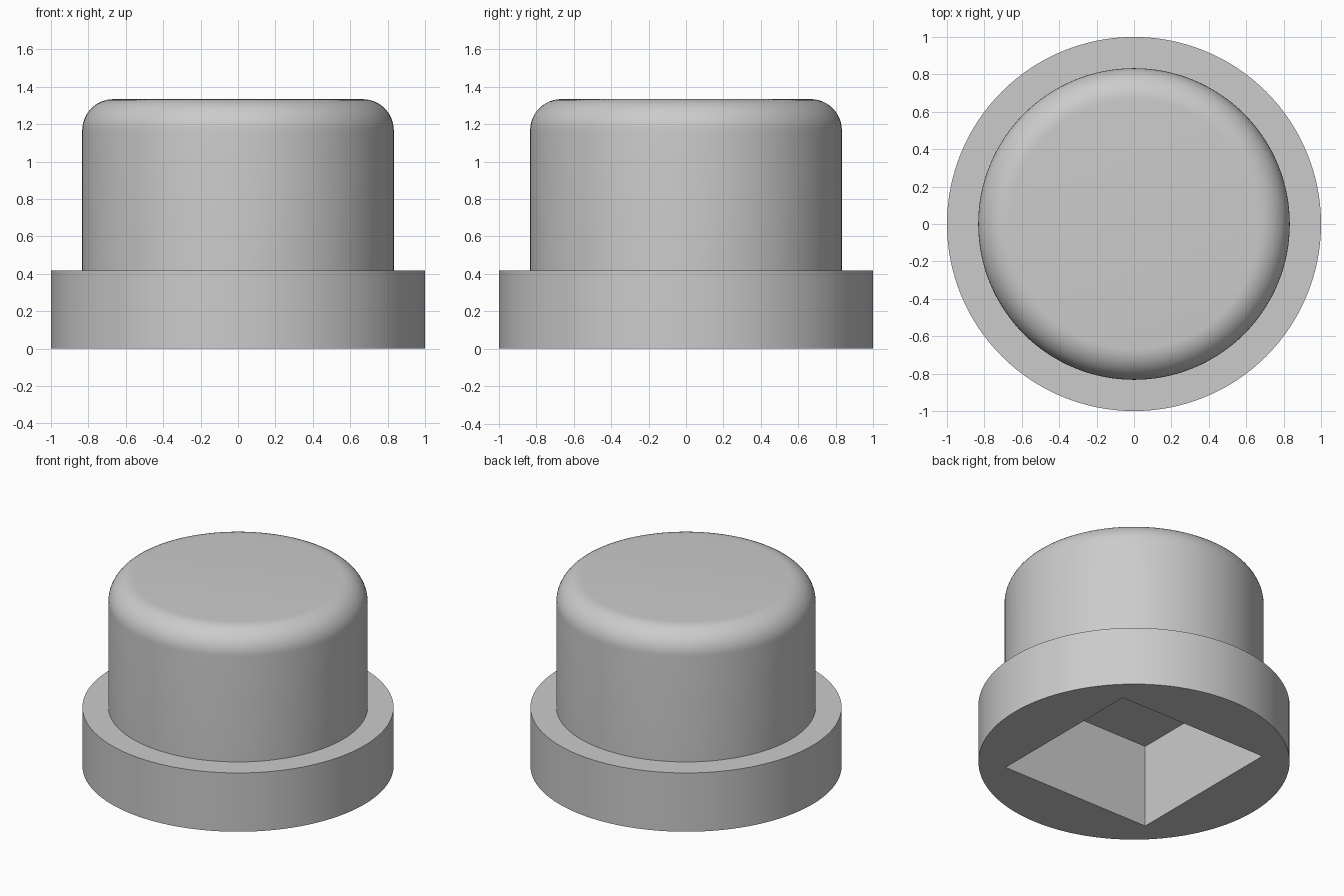
import bpy, bmesh, math
from mathutils import Matrix, Vector

cube = bpy.data.objects.get("Cube")
if cube:
    bpy.data.objects.remove(cube, do_unlink=True)

SEGMENTS = 128
FLANGE_R, FLANGE_H = 1.0, 0.417
BODY_R, TOP_Z, FILLET = 0.833, 1.334, 0.167
SOCKET_W, SOCKET_DEPTH = 1.17, 0.59

# Single plain material
grey = bpy.data.materials.new("light grey")
grey.use_nodes = True
colour = (0.6, 0.6, 0.6, 1)
grey.diffuse_color = colour
grey.node_tree.nodes["Principled BSDF"].inputs["Base Color"].default_value = colour


def make_object(name, bm):
    mesh = bpy.data.meshes.new(name)
    bm.to_mesh(mesh)
    bm.free()
    mesh.materials.append(grey)
    obj = bpy.data.objects.new(name, mesh)
    bpy.context.collection.objects.link(obj)
    return obj


# Turned profile: flange, straight wall, rounded shoulder, flat top
profile = [(0, 0), (FLANGE_R, 0), (FLANGE_R, FLANGE_H), (BODY_R, FLANGE_H)]
steps = 12
for i in range(steps + 1):
    a = math.pi / 2 * i / steps
    profile.append((BODY_R - FILLET + FILLET * math.cos(a),
                    TOP_Z - FILLET + FILLET * math.sin(a)))
profile.append((0, TOP_Z))

bm = bmesh.new()
verts = [bm.verts.new((r, 0, z)) for r, z in profile]
edges = [bm.edges.new(pair) for pair in zip(verts, verts[1:])]
bmesh.ops.spin(bm, geom=verts + edges, cent=(0, 0, 0), axis=(0, 0, 1),
               angle=math.tau, steps=SEGMENTS)
bmesh.ops.remove_doubles(bm, verts=bm.verts, dist=1e-4)
bmesh.ops.recalc_face_normals(bm, faces=bm.faces)
cap = make_object("flanged_cap", bm)

# Square blind socket cut into the underside
bm = bmesh.new()
height = SOCKET_DEPTH * 2
bmesh.ops.create_cube(bm, size=1, matrix=Matrix.Diagonal(
    Vector((SOCKET_W, SOCKET_W, height, 1))))
cutter = make_object("socket_cutter", bm)
cutter.hide_render = True

cut = cap.modifiers.new("socket", "BOOLEAN")
cut.operation = "DIFFERENCE"
cut.solver = "EXACT"
cut.object = cutter

bpy.ops.object.select_all(action="DESELECT")
cap.select_set(True)
bpy.context.view_layer.objects.active = cap
bpy.ops.object.modifier_apply(modifier=cut.name)
bpy.data.objects.remove(cutter, do_unlink=True)
bpy.ops.object.shade_smooth_by_angle(angle=math.radians(30))
